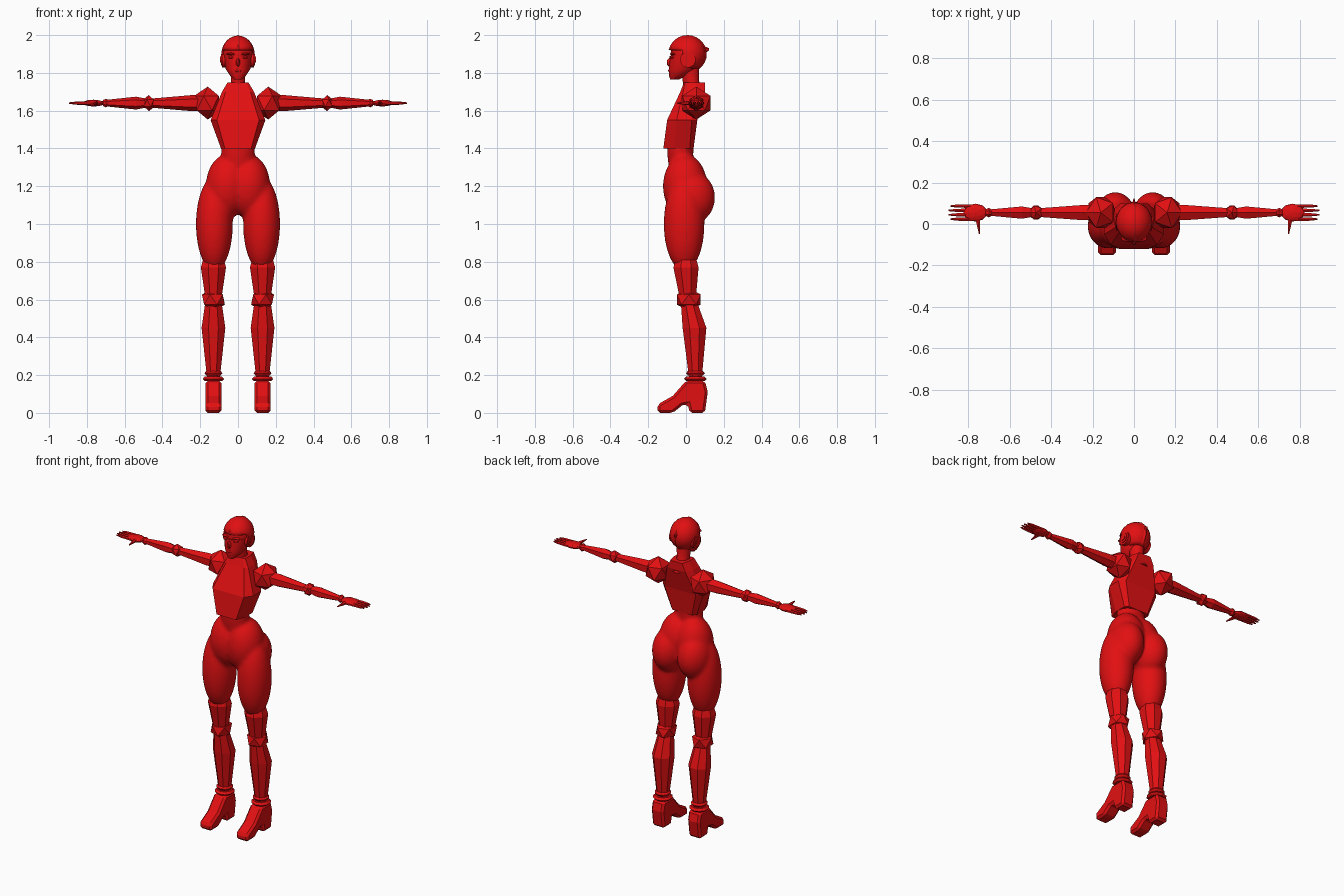
import bpy, bmesh
from math import cos, sin, pi, radians
from mathutils import Matrix

cube = bpy.data.objects.get("Cube")
if cube:
    bpy.data.objects.remove(cube, do_unlink=True)

red = bpy.data.materials.new("red")
red.use_nodes = True
colour = (0.76, 0.005, 0.006, 1)
red.diffuse_color = colour
red.node_tree.nodes["Principled BSDF"].inputs["Base Color"].default_value = colour


def finish(name, bm, mirror=False, smooth=0):
    """Turn a bmesh into an object; smooth is the sharp-edge angle, 0 for flat."""
    bmesh.ops.recalc_face_normals(bm, faces=bm.faces)
    mesh = bpy.data.meshes.new(name)
    bm.to_mesh(mesh)
    bm.free()
    mesh.materials.append(red)
    if smooth:
        mesh.shade_smooth()
        mesh.set_sharp_from_angle(angle=radians(smooth))
    obj = bpy.data.objects.new(name, mesh)
    bpy.context.collection.objects.link(obj)
    if mirror:
        obj.modifiers.new("mirror", "MIRROR").use_mirror_merge = False
    return obj


def skin(bm, rings):
    """Join rings of points with quads and cap both ends."""
    loops = [[bm.verts.new(point) for point in ring] for ring in rings]
    for near, far in zip(loops, loops[1:]):
        for i in range(len(near)):
            bm.faces.new((near[i - 1], near[i], far[i], far[i - 1]))
    bm.faces.new(loops[0])
    bm.faces.new(loops[-1])


def loft(name, axis, rings, sides=8, flat=1, mirror=True, smooth=0):
    """Each ring is a position along the axis, a centre across it and a radius."""
    points = []
    for along, across, up, radius in rings:
        ring = []
        for i in range(sides):
            angle = 2 * pi * (i + 0.5) / sides
            u = across + radius * flat * cos(angle)
            v = up + radius * sin(angle)
            ring.append({"x": (along, u, v), "y": (u, along, v), "z": (u, v, along)}[axis])
        points.append(ring)
    bm = bmesh.new()
    skin(bm, points)
    return finish(name, bm, mirror, smooth)


def placed(centre, size):
    return Matrix.Translation(centre) @ Matrix.Diagonal((*size, 1))


def add_ball(bm, centre, size, detail):
    bmesh.ops.create_icosphere(bm, subdivisions=detail, radius=1, matrix=placed(centre, size))


def ball(name, centre, size, detail=1, mirror=True, smooth=0):
    bm = bmesh.new()
    add_ball(bm, centre, size, detail)
    return finish(name, bm, mirror, smooth)


# Hips and thighs, rounded masses fused into one smooth skin
bm = bmesh.new()
add_ball(bm, (0, -0.03, 1.4), (0.09, 0.07, 0.2), 4)
for side in (-1, 1):
    add_ball(bm, (side * 0.125, -0.01, 1), (0.098, 0.108, 0.25), 4)
    add_ball(bm, (side * 0.09, 0.03, 1.14), (0.1, 0.124, 0.14), 4)
    add_ball(bm, (side * 0.055, -0.005, 1.2), (0.115, 0.117, 0.17), 4)
hips = finish("hips_and_thighs", bm)
fuse = hips.modifiers.new("fuse", "REMESH")
fuse.mode = "VOXEL"
fuse.voxel_size = 0.01
fuse.use_smooth_shade = True
relax = hips.modifiers.new("relax", "SMOOTH")
relax.factor = 0.5
relax.iterations = 12

# Faceted torso with flat front and back panels and creased flanks
bm = bmesh.new()
rings = []
for z, width, front, back in [(1.4, 0.09, -0.12, 0.04), (1.55, 0.145, -0.1, 0.06),
                              (1.7, 0.085, -0.03, 0.1), (1.75, 0.055, -0.01, 0.1)]:
    panel = width * 0.77
    half = [(panel, front), (width, front / 2), (width, back / 2), (panel, back)]
    outline = half + [(-x, y) for x, y in reversed(half)]
    rings.append([(x, y, z) for x, y in outline])
skin(bm, rings)
finish("torso", bm)

loft("neck", "z", [(1.68, 0, 0.05, 0.055), (1.76, 0, 0.025, 0.043), (1.85, 0, 0.02, 0.05)],
     10, 0.9, mirror=False, smooth=40)

# Arms
ARM_Y, ARM_Z = 0.055, 1.64


def arm_part(name, *rings, sides=6):
    loft(name, "x", [(x, ARM_Y, ARM_Z, radius) for x, radius in rings], sides)


ball("shoulder", (0.16, ARM_Y, ARM_Z), (0.08, 0.087, 0.087))
ball("elbow", (0.472, ARM_Y, ARM_Z), (0.036, 0.04, 0.042))
arm_part("upper_arm", (0.2, 0.042), (0.25, 0.042), (0.46, 0.024))
arm_part("forearm", (0.48, 0.022), (0.54, 0.034), (0.7, 0.017))
arm_part("wrist_cuff", (0.685, 0.017), (0.7, 0.025), (0.715, 0.017), sides=8)

# Hands
ball("palm", (0.765, ARM_Y, ARM_Z), (0.06, 0.043, 0.018), detail=2)
for i in range(4):
    y = ARM_Y + 0.021 * (i - 1.5)
    tip = 0.9 - 0.01 * abs(i - 1.5)
    loft("finger", "x", [(0.78, y, ARM_Z, 0.01), (0.85, y, ARM_Z, 0.009),
                         (tip, y, ARM_Z, 0.004)], sides=6)
loft("thumb", "y", [(0.04, 0.755, ARM_Z, 0.014), (0, 0.75, ARM_Z, 0.01),
                    (-0.048, 0.745, ARM_Z, 0.003)], sides=6)

# Lower legs
LEG = 0.13


def leg_part(name, *rings, sides=8):
    loft(name, "z", [(z, LEG, y, radius) for z, y, radius in rings], sides)


leg_part("knee_cuff", (0.6, 0.01, 0.045), (0.77, 0, 0.072), (0.81, 0, 0.06))
ball("knee", (LEG, 0.015, 0.6), (0.068, 0.074, 0.06))
leg_part("shin", (0.18, 0.05, 0.036), (0.45, 0.045, 0.068), (0.59, 0.015, 0.046))
for height, radius in [(0.18, 0.06), (0.21, 0.05)]:
    rim = radius * 0.8
    leg_part("ankle_ring", (height - 0.012, 0.05, rim), (height, 0.05, radius),
             (height + 0.012, 0.05, rim), sides=10)

# Heeled feet, a side profile given width and chamfered edges
profile = [(-0.15, 0), (-0.15, 0.045), (-0.07, 0.09), (0, 0.17), (0.1, 0.17),
           (0.115, 0.11), (0.1, 0), (0.02, 0), (0.01, 0.045), (-0.02, 0.04), (-0.07, 0)]
bm = bmesh.new()
skin(bm, [[(x, y, z) for y, z in profile] for x in (LEG - 0.043, LEG + 0.043)])
foot = finish("heeled_foot", bm, mirror=True)
chamfer = foot.modifiers.new("chamfer", "BEVEL")
chamfer.width = 0.013
chamfer.segments = 1

# Head and face
ball("skull", (0, 0.01, 1.9), (0.08, 0.092, 0.095), detail=3, mirror=False, smooth=45)
loft("face", "z", [(1.765, 0, -0.06, 0.023), (1.785, 0, -0.043, 0.047),
                   (1.82, 0, -0.018, 0.073), (1.89, 0, 0, 0.086)],
     18, 0.9, mirror=False, smooth=45)
ball("nose", (0, -0.083, 1.855), (0.013, 0.022, 0.028), mirror=False)
ball("lips", (0, -0.078, 1.812), (0.024, 0.017, 0.012), detail=2, mirror=False)
ball("eye", (0.034, -0.07, 1.882), (0.018, 0.014, 0.008), detail=2)
ball("brow", (0.036, -0.07, 1.9), (0.026, 0.015, 0.007), detail=2)


# Helmet shell and centre ridge, open over the face
def dome(name, size):
    bm = bmesh.new()
    bmesh.ops.create_uvsphere(bm, u_segments=20, v_segments=14, radius=1,
                              matrix=placed((0, 0.008, 1.9), size))
    gone = []
    for face in bm.faces:
        middle = face.calc_center_median()
        if middle.z < 1.82 or (middle.y < -0.02 and middle.z < 1.92):
            gone.append(face)
    bmesh.ops.delete(bm, geom=gone, context="FACES")
    shell = finish(name, bm, smooth=40)
    shell.modifiers.new("thickness", "SOLIDIFY").thickness = 0.007


dome("helmet", (0.088, 0.098, 0.097))
dome("helmet_ridge", (0.036, 0.102, 0.1))

# Stepped ear discs
for name, radius, reach in [("ear_disc", 0.042, 0.086), ("ear_rim", 0.03, 0.091),
                            ("ear_hub", 0.016, 0.094)]:
    loft(name, "x", [(x, 0.01, 1.87, radius) for x in (0.06, reach)], sides=14, smooth=30)

# Swept-back fin on the helmet
loft("rear_fin", "y", [(0.06, 0, 1.915, 0.042), (0.122, 0, 1.925, 0.006)],
     sides=6, flat=0.5, mirror=False)
